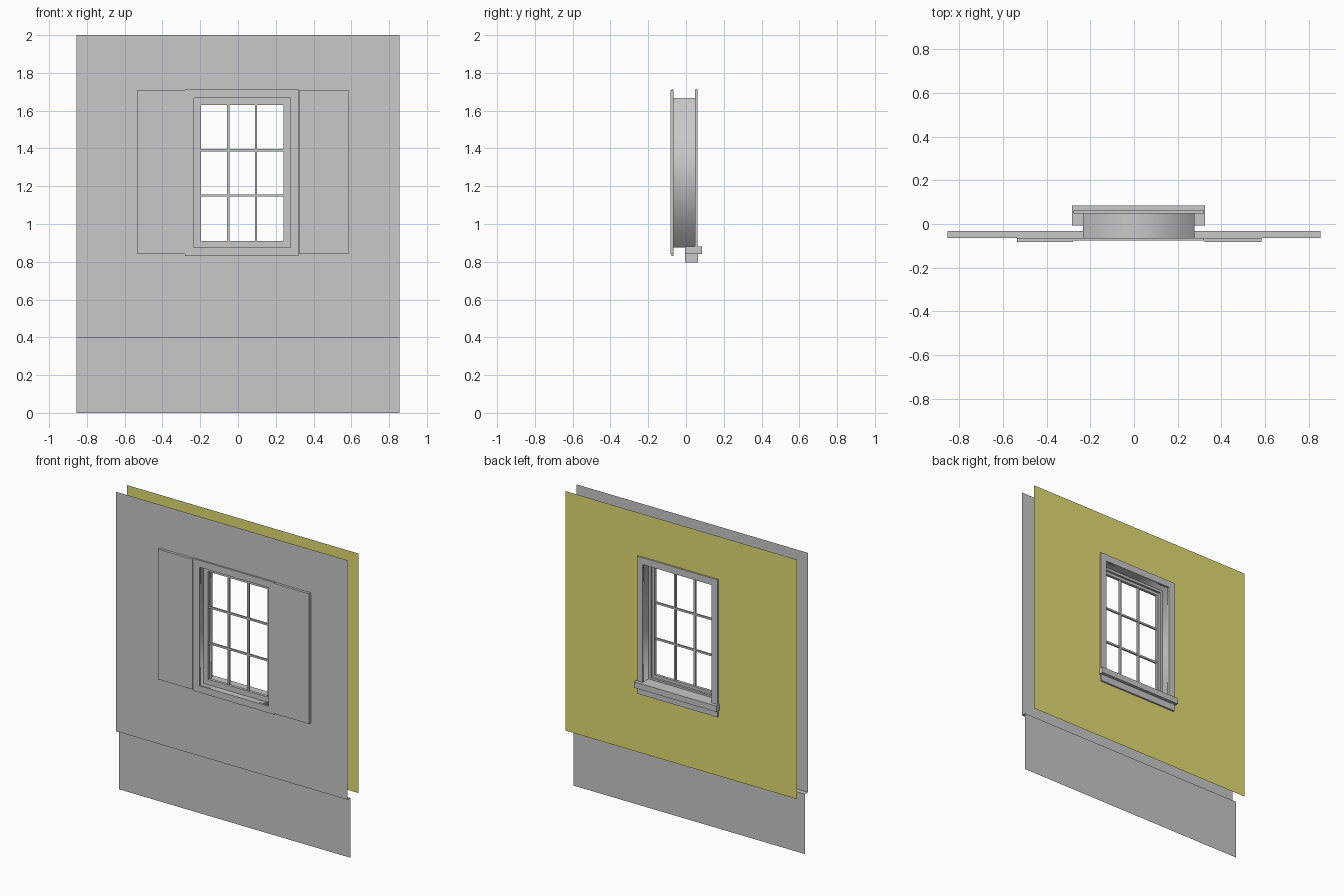
import bpy
import bmesh

if "Cube" in bpy.data.objects:
    bpy.data.objects.remove(bpy.data.objects["Cube"])


def material(name, colour):
    mat = bpy.data.materials.new(name)
    mat.use_nodes = True
    mat.diffuse_color = colour
    mat.node_tree.nodes["Principled BSDF"].inputs["Base Color"].default_value = colour
    return mat


GREY = material("grey", (0.58, 0.58, 0.58, 1))
YELLOW = material("yellow", (0.76, 0.71, 0.17, 1))


def finish(name, bm, mat, fix=True):
    if fix:
        bmesh.ops.recalc_face_normals(bm, faces=bm.faces)
    mesh = bpy.data.meshes.new(name)
    bm.to_mesh(mesh)
    bm.free()
    mesh.materials.append(mat)
    obj = bpy.data.objects.new(name, mesh)
    bpy.context.collection.objects.link(obj)
    return obj


def loop(bm, rect, y):
    """Four corners of an upright rectangle (x0, x1, z0, z1)."""
    x0, x1, z0, z1 = rect
    return [bm.verts.new((x, y, z)) for x, z in ((x0, z0), (x1, z0), (x1, z1), (x0, z1))]


def bridge(bm, a, b):
    for i in range(4):
        j = (i + 1) % 4
        bm.faces.new((a[i], a[j], b[j], b[i]))


def inset(rect, d):
    return (rect[0] + d, rect[1] - d, rect[2] + d, rect[3] - d)


def box(name, rect, y0, y1):
    bm = bmesh.new()
    a, b = loop(bm, rect, y0), loop(bm, rect, y1)
    bm.faces.new(a)
    bm.faces.new(b)
    bridge(bm, a, b)
    return finish(name, bm, GREY)


def frame(name, outer, inner, y0, y1):
    bm = bmesh.new()
    rings = [loop(bm, r, y) for r, y in ((outer, y0), (inner, y0), (inner, y1), (outer, y1))]
    for i in range(4):
        bridge(bm, rings[i], rings[(i + 1) % 4])
    return finish(name, bm, GREY)


def wall_sheet(name, outer, inner, y, mat, facing):
    bm = bmesh.new()
    bridge(bm, loop(bm, outer, y), loop(bm, inner, y))
    for face in bm.faces:
        face.normal_update()
        if face.normal.y * facing < 0:
            face.normal_flip()
    return finish(name, bm, mat, False)


OPENING = (-0.233, 0.277, 0.875, 1.667)
HALF = 0.855
WALL = (-HALF, HALF, 0.4, 2.0)
OUT_Y, BASE_Y, IN_Y = -0.065, -0.033, 0.052

# Walls: thin sheets pierced by the window opening
wall_sheet("outer_wall", WALL, OPENING, OUT_Y, GREY, -1)
wall_sheet("inner_wall", WALL, OPENING, IN_Y, YELLOW, 1)

# Recessed foundation with the ledge under the outer wall
bm = bmesh.new()
path = ((OUT_Y, 0.4), (BASE_Y, 0.4), (BASE_Y, 0))
pairs = [[bm.verts.new((x, y, z)) for x in (-HALF, HALF)] for y, z in path]
for (a, b), (c, d) in zip(pairs, pairs[1:]):
    bm.faces.new((a, c, d, b))
finish("foundation_wall", bm, GREY, False)

# Jamb lining through the wall, softly shaded
bm = bmesh.new()
bridge(bm, loop(bm, OPENING, OUT_Y), loop(bm, OPENING, IN_Y))
for face in bm.faces:
    face.smooth = True
finish("jamb_lining", bm, GREY)

# Casings on both sides
frame("outer_casing", (-0.28, 0.32, 0.83, 1.713), OPENING, -0.076, OUT_Y)
frame("inner_casing", (-0.277, 0.32, 0.85, 1.713), OPENING, 0.047, 0.062)

# Shutter panels
box("right_shutter", (-0.535, -0.28, 0.84, 1.71), -0.082, OUT_Y)
box("left_shutter", (0.323, 0.584, 0.84, 1.71), -0.082, OUT_Y)

# Inside sill and apron
box("sill", (-0.285, 0.325, 0.84, 0.88), -0.006, 0.084)
box("sill_apron", (-0.277, 0.317, 0.795, 0.84), -0.006, 0.063)

# Stepped sash
step = inset(OPENING, 0.017)
GLASS = inset(OPENING, 0.036)
frame("sash_frame", OPENING, step, -0.033, 0.0)
frame("sash_inner_frame", step, GLASS, -0.033, -0.014)

# Glazing bars, three by three panes
x0, x1, z0, z1 = GLASS
BAR = 0.006
for i in (1, 2):
    x = x0 + (x1 - x0) * i / 3
    z = z0 + (z1 - z0) * i / 3
    box(f"upright_bar_{i}", (x - BAR, x + BAR, z0, z1), -0.03, -0.017)
    box(f"cross_bar_{i}", (x0, x1, z - BAR, z + BAR), -0.029, -0.018)
